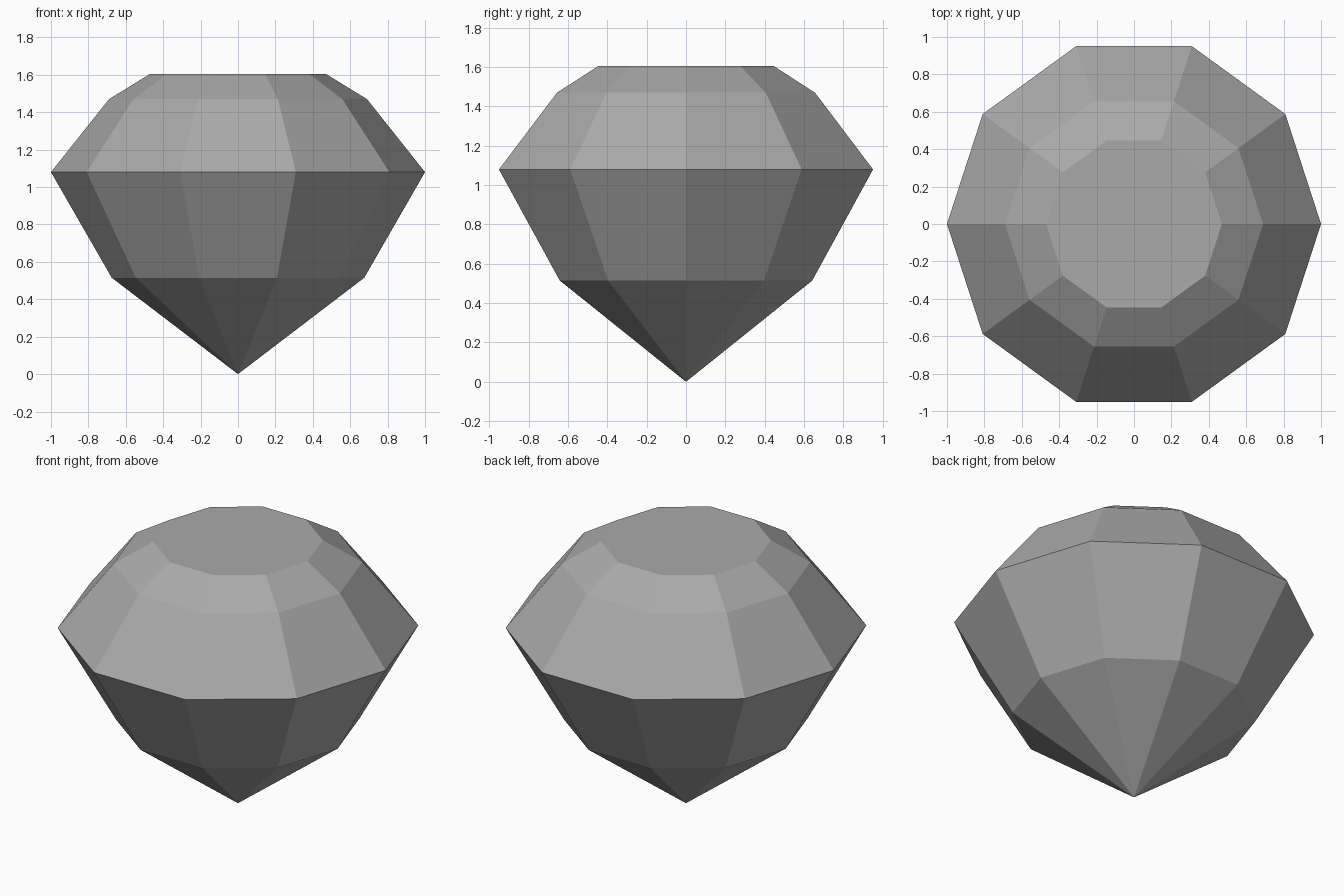
import bpy
import bmesh
from math import cos, sin, tau

cube = bpy.data.objects.get("Cube")
if cube:
    bpy.data.objects.remove(cube, do_unlink=True)

SIDES = 10
# (radius, height) of each facet ring: lower break, girdle, upper break, table
RINGS = [(0.675, 0.515), (1.0, 1.08), (0.69, 1.47), (0.47, 1.605)]


def make_material(name, color):
    mat = bpy.data.materials.new(name)
    mat.use_nodes = True
    mat.diffuse_color = color
    mat.node_tree.nodes["Principled BSDF"].inputs["Base Color"].default_value = color
    return mat


def add_ring(bm, radius, height):
    angles = [tau * i / SIDES for i in range(SIDES)]
    return [bm.verts.new((radius * cos(a), radius * sin(a), height)) for a in angles]


bm = bmesh.new()
tip = bm.verts.new((0, 0, 0))
rings = [add_ring(bm, r, z) for r, z in RINGS]

# Pointed base facets
for i in range(SIDES):
    bm.faces.new((tip, rings[0][(i + 1) % SIDES], rings[0][i]))

# Bands of flat facets
for low, high in zip(rings, rings[1:]):
    for i in range(SIDES):
        j = (i + 1) % SIDES
        bm.faces.new((low[i], low[j], high[j], high[i]))

# Flat table on top
bm.faces.new(rings[-1])
bmesh.ops.recalc_face_normals(bm, faces=bm.faces)

mesh = bpy.data.meshes.new("cut_gem")
bm.to_mesh(mesh)
bm.free()
mesh.materials.append(make_material("gem grey", (0.4, 0.4, 0.4, 1)))
gem = bpy.data.objects.new("cut_gem", mesh)
bpy.context.collection.objects.link(gem)
